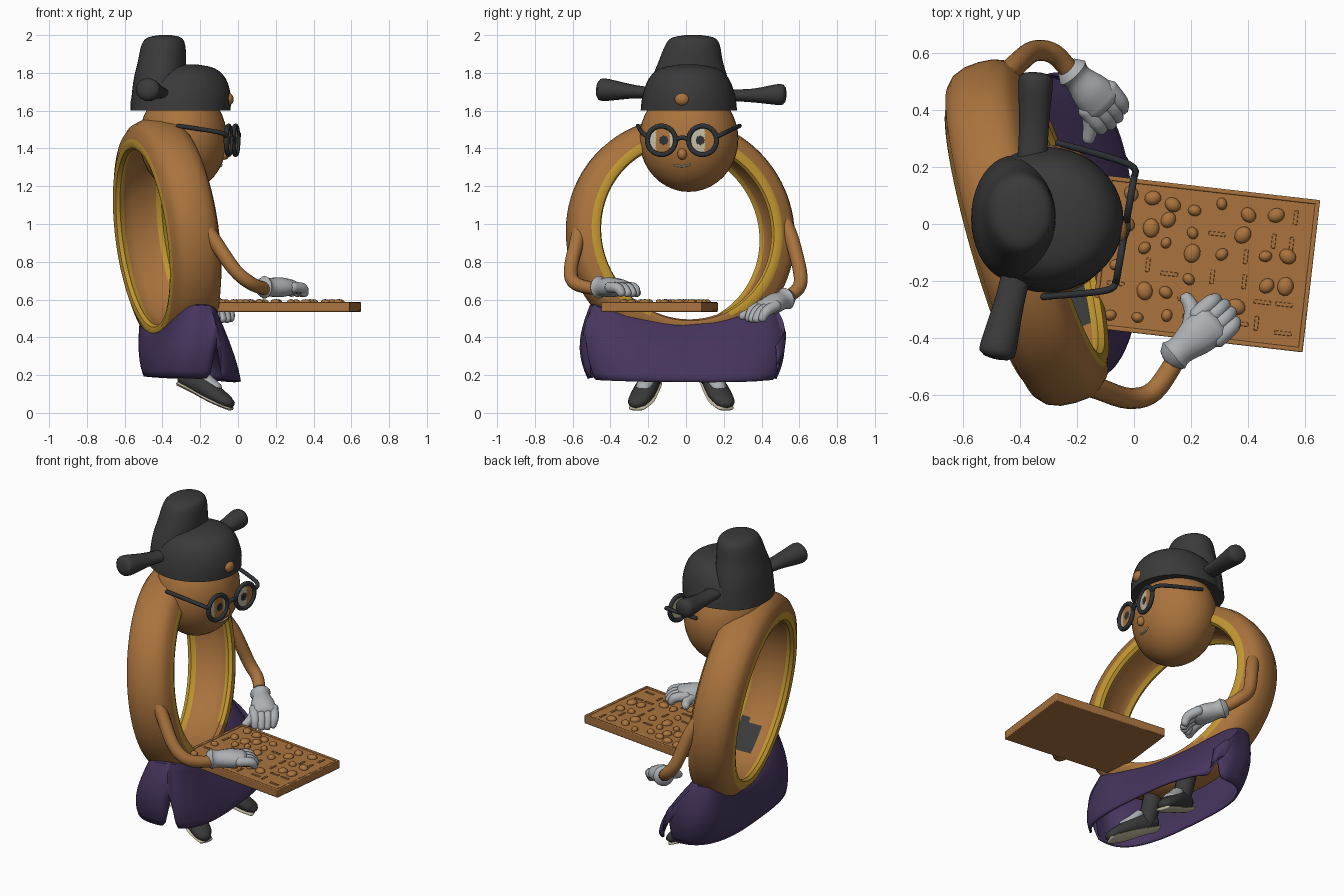
import bpy, bmesh, math, random
from mathutils import Vector, Matrix

if "Cube" in bpy.data.objects:
    bpy.data.objects.remove(bpy.data.objects["Cube"])

random.seed(4)


def mat(name, r, g, b):
    m = bpy.data.materials.new(name)
    m.diffuse_color = (r, g, b, 1)
    m.use_nodes = True
    m.node_tree.nodes["Principled BSDF"].inputs["Base Color"].default_value = m.diffuse_color
    return m


BROWN = mat("brown", 0.40, 0.172, 0.047)
YELLOW = mat("yellow", 0.54, 0.31, 0.03)
BLACK = mat("charcoal", 0.042, 0.042, 0.042)
PURPLE = mat("purple", 0.062, 0.036, 0.112)
WHITE = mat("glove_grey", 0.42, 0.44, 0.46)
CREAM = mat("cream", 0.55, 0.50, 0.36)
FRAME = mat("glasses_dark", 0.028, 0.032, 0.037)


def finish(ob, name, *mats):
    ob.name = name
    for m in mats:
        ob.data.materials.append(m)
    bpy.ops.object.select_all(action='DESELECT')
    ob.select_set(True)
    bpy.context.view_layer.objects.active = ob
    bpy.ops.object.shade_smooth_by_angle(angle=math.radians(45))
    return ob


def skin(name, rings, m, close=False, caps=True):
    """Bridge equal-length rings of points into a surface."""
    bm = bmesh.new()
    vs = [[bm.verts.new(p) for p in r] for r in rings]
    n = len(vs[0])
    for a, b in zip(vs, vs[1:] + ([vs[0]] if close else [])):
        for j in range(n):
            bm.faces.new((a[j], a[(j + 1) % n], b[(j + 1) % n], b[j]))
    if caps and not close:
        bm.faces.new(vs[0])
        bm.faces.new(vs[-1])
    bmesh.ops.recalc_face_normals(bm, faces=bm.faces)
    me = bpy.data.meshes.new(name)
    bm.to_mesh(me)
    bm.free()
    ob = bpy.data.objects.new(name, me)
    bpy.context.collection.objects.link(ob)
    return finish(ob, name, m)


def catmull(pts, k):
    out, P = [], [pts[0]] + pts + [pts[-1]]
    for a, b, c, d in zip(P, P[1:], P[2:], P[3:]):
        for i in range(k):
            t = i / k
            out.append([0.5 * (2 * q + (r - p) * t + (2 * p - 5 * q + 4 * r - s) * t * t
                        + (3 * q - p - 3 * r + s) * t ** 3) for p, q, r, s in zip(a, b, c, d)])
    return out + [pts[-1]]


def tube(name, pts, m, k=5, seg=14, blunt=0.6):
    """Tube through (x, y, z, half_width, half_height) points with rounded ends."""
    s = catmull([list(p) if len(p) == 5 else list(p) + [p[3]] for p in pts], k)
    c = [Vector(p[:3]) for p in s]
    rings = []
    for i, p in enumerate(s):
        t = (c[min(i + 1, len(c) - 1)] - c[max(i - 1, 0)]).normalized()
        side = t.cross(Vector((0, 0, 1)) if abs(t.z) < 0.95 else Vector((1, 0, 0))).normalized()
        up = side.cross(t)
        steps = [(0, 1)]
        if i in (0, len(s) - 1):
            h = min(p[3], p[4]) * blunt
            steps = [(h, 0.3), (h * 0.75, 0.7), (0, 1)] if i == 0 else [(0, 1), (h * 0.75, 0.7), (h, 0.3)]
        for off, f in steps:
            o = c[i] + t * (off if i else -off)
            rings.append([o + f * (side * p[3] * math.cos(a) + up * p[4] * math.sin(a))
                          for a in (2 * math.pi * j / seg for j in range(seg))])
    return skin(name, rings, m)


def loft(name, levels, m, seg=40):
    """Stack of ellipses (z, cx, cy, rx, ry)."""
    return skin(name, [[(cx + rx * math.cos(a), cy + ry * math.sin(a), z)
                        for a in (2 * math.pi * j / seg for j in range(seg))]
                       for z, cx, cy, rx, ry in catmull(levels, 3)], m)


def ball(name, loc, scale, m, seg=32, rot=0):
    bpy.ops.mesh.primitive_uv_sphere_add(segments=seg, ring_count=seg // 2, location=loc, rotation=(0, 0, rot))
    ob = bpy.context.object
    ob.scale = scale
    return finish(ob, name, m)


# Ring body: profile (radius, axial offset) spun around a tilted axis
n = Vector((0.95, 0.27, 0.125)).normalized()
u = (Vector((0, 0, 1)) - n * n.z).normalized()
w = u.cross(n)
mid = Vector((-0.375, -0.03, 0.945))
half = [(0.62, 0), (0.616, 0.05), (0.60, 0.092), (0.57, 0.12), (0.525, 0.133),
        (0.505, 0.143), (0.478, 0.135), (0.468, 0.115), (0.485, 0.09), (0.492, 0.04)]
prof = half + [(r, -a) for r, a in half[:0:-1]]
body = skin("ring_body", [[mid + n * a + r * (math.cos(t) * u + math.sin(t) * w) for r, a in prof]
                          for t in (2 * math.pi * i / 96 for i in range(96))], BROWN, close=True)
body.data.materials.append(YELLOW)
body.data.materials.append(BLACK)
for f in body.data.polygons:
    d = f.center - mid
    a = d.dot(n)
    r = (d - n * a).length
    if abs(a) > 0.1 and r < 0.52 and (a < 0 or f.center.z > 0.53):
        f.material_index = 1
    elif r < 0.494 and a > -0.02 and -0.35 < f.center.y < -0.19 and f.center.z < 0.75:
        f.material_index = 2

# Skirt: superellipse hem with side slits, top edge follows the ring and dips at the back
rings = []
for i in range(11):
    t = i / 10
    hd, hw = 0.247 - 0.107 * t ** 1.7, 0.50 + 0.045 * math.sin(math.pi * t ** 0.9)
    cx, yaw = -0.242 - 0.073 * t, 0.09 + 0.16 * t
    ring = []
    for j in range(120):
        a = 2 * math.pi * j / 120
        c, s = math.cos(a), math.sin(a)
        lx = hd * math.copysign(abs(c) ** 0.7, c)
        ly = hw * math.copysign(abs(s) ** 0.7, s)
        x = cx + lx * math.cos(yaw) - ly * math.sin(yaw)
        y = -0.02 + lx * math.sin(yaw) + ly * math.cos(yaw)
        slit = sum(math.exp(-((a - k) / 0.08) ** 2) for k in (1.36, 2 * math.pi - 1.36))
        low = 0.18 - 0.014 * c + 0.17 * slit
        back = max(0, min(1, -c * 3))
        top = 0.47 - 0.05 * back + (0.10 + 0.05 * back) * (ly / hw) ** 2
        ring.append((x, y, low + (top - low) * t))
    rings.append(ring)
# fold the top edge inward against the ring
rings.append([(-0.32 + (x + 0.32) * 0.8, -0.02 + (y + 0.02) * 0.92, z + 0.014) for x, y, z in rings[-1]])
skirt = skin("skirt", rings, PURPLE, caps=False)
sol = skirt.modifiers.new("cloth", 'SOLIDIFY')
sol.thickness = 0.012

# Head, nose and mouth
HC, HR = Vector((-0.29, 0.015, 1.45)), Vector((0.232, 0.262, 0.28))
ball("head", HC, HR, BROWN, 40)


def face_x(y, z):
    return HC.x + HR.x * math.sqrt(max(0, 1 - ((y - HC.y) / HR.y) ** 2 - ((z - HC.z) / HR.z) ** 2))


ball("nose", (face_x(-0.02, 1.37), -0.02, 1.37), (0.025, 0.025, 0.03), BROWN, 16)
tube("mouth", [(face_x(y, z) + 0.001, y, z, 0.005) for y, z in ((-0.06, 1.312), (-0.02, 1.305), (0.02, 1.315))], CREAM, seg=8)

# Glasses: rims with eyes painted on the lenses
for side, x, y in ((-1, -0.05, -0.13), (1, -0.013, 0.088)):
    bpy.ops.mesh.primitive_torus_add(location=(x, y, 1.443), rotation=(0, math.pi / 2, -0.17), major_radius=0.076,
                                     minor_radius=0.013, major_segments=32, minor_segments=10)
    finish(bpy.context.object, "glasses_rim", FRAME)
    turn = Matrix.Translation((x, y, 1.443)) @ Matrix.Rotation(-0.17, 4, 'Z')
    lens = skin("lens", [[turn @ Vector((0.004 * (1 - i / 12), 0.07 * i / 12 * math.cos(a), 0.07 * i / 12 * math.sin(a)))
                          for a in (2 * math.pi * j / 36 for j in range(36))] for i in range(1, 13)], BROWN)
    lens.data.materials.append(CREAM)
    lens.data.materials.append(FRAME)
    for f in lens.data.polygons:
        p = turn.inverted() @ f.center
        if math.hypot(p.y + side * 0.012, p.z) < 0.024 and len(f.vertices) < 36 or (len(f.vertices) == 36 and abs(p.x) > 0.002):
            f.material_index = 2
        elif (side > 0 and p.y < 0.012) or (side < 0 and (p.y < -0.03 or p.y > 0.045)):
            f.material_index = 1
tube("glasses_bridge", [(-0.04, -0.058, 1.445, 0.012), (-0.025, -0.02, 1.458, 0.012), (-0.025, 0.016, 1.445, 0.012)], FRAME)
tube("glasses_arm", [(-0.063, -0.2, 1.46, 0.012), (-0.10, -0.233, 1.485, 0.012), (-0.32, -0.255, 1.52, 0.011)], FRAME)
tube("glasses_arm", [(0.0, 0.16, 1.46, 0.012), (-0.02, 0.21, 1.485, 0.012), (-0.27, 0.285, 1.52, 0.011)], FRAME)

# Hat: low front dome, tall back, two side wings and a bead
loft("hat_dome", [(1.60, -0.305, 0.015, 0.265, 0.255), (1.68, -0.30, 0.015, 0.262, 0.245), (1.77, -0.29, 0.015, 0.225, 0.212),
                  (1.825, -0.27, 0.015, 0.145, 0.15), (1.845, -0.26, 0.015, 0.04, 0.04)], BLACK)
loft("hat_back", [(1.60, -0.42, 0.02, 0.15, 0.22), (1.75, -0.415, 0.02, 0.14, 0.205), (1.86, -0.402, 0.025, 0.128, 0.17),
                  (1.95, -0.395, 0.035, 0.115, 0.143), (1.987, -0.39, 0.038, 0.088, 0.11), (2.0, -0.385, 0.038, 0.03, 0.04)], BLACK)
tube("hat_wing", [(-0.40, -0.13, 1.69, 0.052, 0.03), (-0.435, -0.27, 1.70, 0.052, 0.036), (-0.472, -0.42, 1.71, 0.064, 0.06),
                  (-0.48, -0.455, 1.713, 0.062, 0.057)], BLACK, blunt=0.3)
tube("hat_wing", [(-0.36, 0.16, 1.685, 0.052, 0.03), (-0.35, 0.34, 1.68, 0.052, 0.036), (-0.345, 0.48, 1.685, 0.06, 0.056),
                  (-0.343, 0.515, 1.685, 0.057, 0.053)], BLACK, blunt=0.3)
ball("hat_bead", (-0.05, -0.02, 1.66), (0.027, 0.04, 0.034), BROWN, 16)

# Arms
tube("arm", [(-0.2, -0.56, 1.02, 0.035), (-0.13, -0.575, 0.92, 0.038), (-0.02, -0.61, 0.76, 0.037),
             (0.07, -0.585, 0.685, 0.036), (0.15, -0.47, 0.655, 0.034)], BROWN)
tube("arm", [(-0.45, 0.52, 1.02, 0.035), (-0.41, 0.56, 0.92, 0.038), (-0.35, 0.605, 0.74, 0.037),
             (-0.28, 0.595, 0.66, 0.036), (-0.22, 0.53, 0.61, 0.034)], BROWN)


def hand(wrist, knuckle, tip, thumb):
    wr, kn, tp, th = map(Vector, (wrist, knuckle, tip, thumb))
    d = (kn - wr).normalized()
    p = Vector((d.y, -d.x, 0)).normalized()
    tube("glove_palm", [(*wr, 0.06, 0.06), (*(wr + d * 0.03), 0.052, 0.05), (*wr.lerp(kn, 0.6), 0.07, 0.053),
                        (*kn, 0.075, 0.042)], WHITE)
    for i in range(4):
        o = p * (i - 1.5) * 0.037
        tube("glove_finger", [(*(kn - d * 0.03 + o), 0.03), (*(kn.lerp(tp, 0.5) + o + Vector((0, 0, 0.012))), 0.028),
                              (*(tp + o * 0.9 - d * abs(i - 1.5) * 0.012), 0.022)], WHITE, seg=10)
    tube("glove_thumb", [(*wr.lerp(kn, 0.35), 0.036), (*wr.lerp(kn, 0.7).lerp(th, 0.55), 0.03), (*th, 0.022)], WHITE, seg=10)


hand((0.14, -0.46, 0.665), (0.275, -0.345, 0.665), (0.335, -0.29, 0.63), (0.18, -0.255, 0.635))
hand((-0.215, 0.53, 0.605), (-0.11, 0.42, 0.56), (-0.065, 0.355, 0.49), (-0.16, 0.295, 0.51))

# Tray with raised rim and scattered lumps
T = Matrix.Translation((0.25, -0.14, 0)) @ Matrix.Rotation(-0.115, 4, 'Z')


def block(name, x, y, z, sx, sy, sz, m, bevel=0.004):
    bpy.ops.mesh.primitive_cube_add(size=1)
    ob = bpy.context.object
    ob.data.transform(T @ Matrix.Translation((x, y, z)) @ Matrix.Diagonal((sx, sy, sz, 1)))
    b = ob.modifiers.new("soft_edge", 'BEVEL')
    b.width, b.segments = bevel, 2
    return finish(ob, name, m)


block("tray", 0, 0, 0.557, 0.745, 0.535, 0.046, BROWN)
for s in (-1, 1):
    block("tray_rim", 0, s * 0.26, 0.563, 0.745, 0.016, 0.046, BROWN)
    block("tray_rim", s * 0.365, 0, 0.563, 0.016, 0.535, 0.046, BROWN)
for i in range(8):
    for j in range(6):
        x, y = -0.30 + i * 0.085 + random.uniform(-0.02, 0.02), -0.2 + j * 0.08 + random.uniform(-0.02, 0.02)
        if random.random() < 0.5:
            r = random.uniform(0.02, 0.034)
            ball("tray_lump", T @ Vector((x, y, 0.582)), (r, r * 0.85, 0.02), BROWN, 12, random.random() * 3)
        else:
            block("tray_ridge", x, y, 0.579, *random.choice(((0.06, 0.014), (0.014, 0.05))), 0.01, BROWN, 0.002)

# Legs and toe-down shoes
for s in (-1, 1):
    def y(t):
        return -0.025 + s * (0.15 + 0.085 * t)
    tube("leg", [(-0.24, y(0), 0.17, 0.05), (-0.27, y(0), 0.28, 0.055), (-0.29, y(0), 0.37, 0.055)], BLACK)
    tube("shoe", [(-0.29, y(0), 0.19, 0.045, 0.045), (-0.22, y(0.2), 0.165, 0.054, 0.06), (-0.13, y(0.6), 0.105, 0.064, 0.047),
                  (-0.06, y(0.95), 0.06, 0.055, 0.034), (-0.035, y(1), 0.045, 0.035, 0.024)], BLACK)
    tube("shoe_sole", [(-0.315, y(-0.05), 0.155, 0.046, 0.012), (-0.22, y(0.2), 0.108, 0.05, 0.012),
                       (-0.12, y(0.65), 0.058, 0.064, 0.012), (-0.04, y(1), 0.022, 0.045, 0.011)], CREAM)
    tube("shoe_tongue", [(-0.20, y(0.2), 0.215, 0.042, 0.03), (-0.16, y(0.4), 0.168, 0.046, 0.034),
                         (-0.11, y(0.62), 0.125, 0.038, 0.032)], WHITE)
